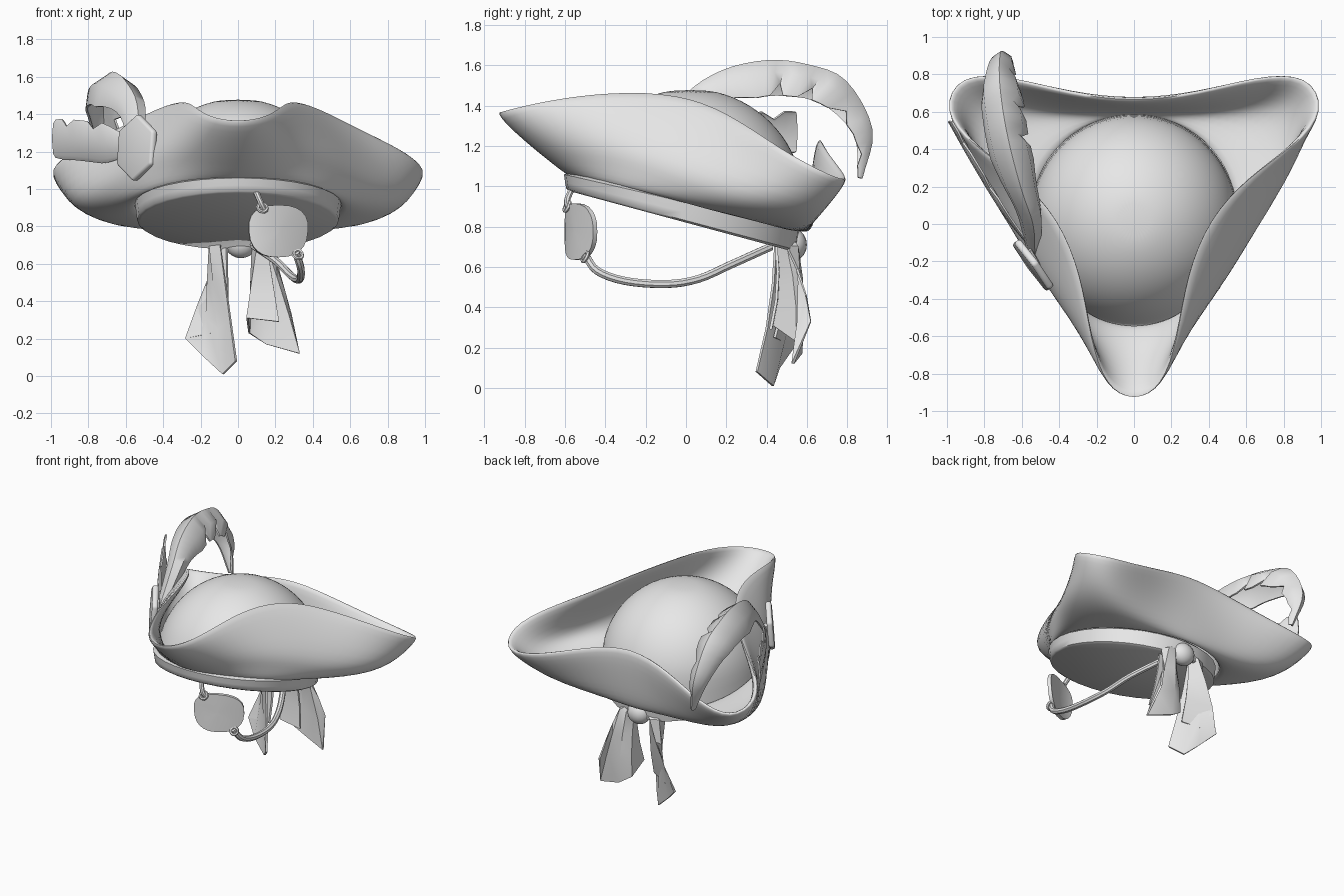
import bpy, bmesh, math
from math import sin, cos, pi, radians
from mathutils import Vector

if "Cube" in bpy.data.objects:
    bpy.data.objects.remove(bpy.data.objects["Cube"])

grey = bpy.data.materials.new("plain grey")
grey.use_nodes = True
grey.diffuse_color = (0.8, 0.8, 0.8, 1)
grey.node_tree.nodes["Principled BSDF"].inputs["Base Color"].default_value = grey.diffuse_color


def finish(obj, name, thick=0, subdiv=0, bevel=0, angle=40):
    """Name, colour, thicken, smooth and bake one part."""
    obj.name = name
    obj.data.materials.clear()
    obj.data.materials.append(grey)
    if thick:
        solid = obj.modifiers.new("thickness", 'SOLIDIFY')
        solid.thickness, solid.offset = thick, 0
    if bevel:
        soft = obj.modifiers.new("bevel", 'BEVEL')
        soft.width, soft.segments = bevel, 3
    if subdiv:
        obj.modifiers.new("smooth", 'SUBSURF').levels = subdiv
    bpy.ops.object.select_all(action='DESELECT')
    obj.select_set(True)
    bpy.context.view_layer.objects.active = obj
    bpy.ops.object.convert(target='MESH')
    bpy.ops.object.shade_smooth_by_angle(angle=radians(angle))


def loft(name, rows, closed=False, cap_first=False, cap_last=False, **kw):
    """Skin a list of equal-length point rows."""
    bm = bmesh.new()
    vs = [[bm.verts.new(p) for p in row] for row in rows]
    n = len(rows[0])
    for a, b in zip(vs, vs[1:]):
        for i in range(n if closed else n - 1):
            j = (i + 1) % n
            bm.faces.new((a[i], a[j], b[j], b[i]))
    if cap_first:
        bm.faces.new(vs[0][::-1])
    if cap_last:
        bm.faces.new(vs[-1])
    bmesh.ops.recalc_face_normals(bm, faces=bm.faces)
    mesh = bpy.data.meshes.new(name)
    bm.to_mesh(mesh)
    bm.free()
    obj = bpy.data.objects.new(name, mesh)
    bpy.context.collection.objects.link(obj)
    finish(obj, name, **kw)


def spline(points, steps):
    """Smooth path through the given points."""
    p = [Vector(q) for q in points]
    p = [2 * p[0] - p[1]] + p + [2 * p[-1] - p[-2]]
    out = []
    for a, b, c, d in zip(p, p[1:], p[2:], p[3:]):
        for k in range(steps):
            t = k / steps
            out.append(b + (c - a) * t / 2 + (2 * a - 5 * b + 4 * c - d) * t * t / 2
                       + (3 * b - a - 3 * c + d) * t ** 3 / 2)
    return out + [p[-2]]


def tube(name, points, radius):
    curve = bpy.data.curves.new(name, 'CURVE')
    curve.dimensions = '3D'
    curve.bevel_depth, curve.bevel_resolution, curve.use_fill_caps = radius, 2, True
    path = spline(points, 4)
    line = curve.splines.new('POLY')
    line.points.add(len(path) - 1)
    for pt, co in zip(line.points, path):
        pt.co = (*co, 1)
    obj = bpy.data.objects.new(name, curve)
    bpy.context.collection.objects.link(obj)
    finish(obj, name)


def ring(rx, ry, cy, height, n=32):
    """Ellipse around the head; height gives z from y."""
    pts = []
    for i in range(n):
        a = 2 * pi * i / n
        y = cy - ry * cos(a)
        pts.append((rx * sin(a), y, height(y)))
    return pts


def seam(y):
    return 0.915 - 0.235 * (y - 0.02)


# Crown: a dome whose lowest ring follows the tilted seam
crown = []
for k in range(10):
    f = k * pi / 20
    z = 0.92 + 0.565 * sin(f)
    crown.append(ring(0.56 * cos(f), 0.57 * cos(f), 0.02,
                      lambda y: max(z, seam(y)) if k else seam(y)))
loft("crown", crown, True, cap_last=True, subdiv=1, angle=80)

# Head band with a closed underside, deeper towards the back
band = [ring(0.545 * s, 0.58 * s, -0.02, lambda y: 0.82 - 0.27 * y + h * (1 + 0.4 * y))
        for s, h in ((0.96, 0), (0.99, 0.01), (1, 0.05), (1.01, 0.1), (0.95, 0.12))]
loft("head_band", band, True, cap_first=True, angle=50)

# Three-cornered brim: half outlines from front tip to back middle
rim = [(0, -.96, 1.365), (.15, -.88, 1.39), (.23, -.62, 1.45), (.27, -.28, 1.485), (.39, .03, 1.46),
       (.6, .25, 1.35), (.86, .42, 1.23), (1.03, .61, 1.11), (.94, .81, 1.02), (.66, .79, 1.07),
       (.35, .7, 1.18), (0, .65, 1.27)]
bulge = [(0, -.76, 1.19), (.19, -.68, 1.21), (.34, -.5, 1.23), (.5, -.25, 1.2), (.65, 0, 1.12),
         (.81, .22, 1.03), (.92, .42, .97), (.92, .6, .94), (.81, .69, .9), (.57, .67, .91),
         (.3, .64, .96), (0, .64, 1)]
base = [(0.55 * sin(a), y, seam(y)) for i in range(len(rim))
        for a in [pi * i / (len(rim) - 1)] for y in [0.02 - 0.57 * cos(a)]]
belly = [Vector(b).lerp(Vector(g), 0.6) - Vector((0, 0, 0.04 + 0.08 * b[1]))
         for b, g in zip(base, bulge)]


def mirrored(half):
    return list(half) + [(-x, y, z) for x, y, z in half[-2:0:-1]]


loft("brim", [mirrored(h) for h in (base, belly, bulge, rim)], True,
     thick=0.05, subdiv=2, angle=80)


def feather(name, path, side, centre, droop, width, tip):
    """Ragged vane hanging either side of a curved rib; tip is the end's share of the width."""
    rib = spline(path, 4)
    rows = []
    for i, p in enumerate(rib):
        t = i / (len(rib) - 1)
        w = width * min(1, 0.3 + 1.8 * t, tip + 3 * (1 - t))
        tooth = 0.65 if t > 0.45 and i % 4 == 2 else 1
        down = (Vector(centre) - p).normalized() * w * droop
        s = Vector(side) * w
        rows.append([p - s + down, p - s * 0.8 + down * 0.35, p,
                     p + s * 0.8 * tooth + down * 0.35, p + (s + down) * tooth])
    loft(name, rows, thick=0.012, angle=50)


# Plumes, quill and the badge that pins them
feather("tall_plume",
        [(-.53, -.16, 1.22), (-.54, 0, 1.45), (-.6, .18, 1.57), (-.66, .4, 1.62), (-.7, .6, 1.6),
         (-.72, .79, 1.52), (-.71, .92, 1.28), (-.66, .87, 1.04)],
        (1, 0, 0), (-.66, .35, 1.15), 1.6, 0.11, 0.1)
feather("short_plume", [(-.54, -.14, 1.22), (-.7, .06, 1.24), (-.86, .32, 1.26), (-.99, .55, 1.27)],
        (0, 0, 1), (-.4, .4, 1.25), 0.2, 0.105, 0.95)
tube("quill", [(-.37, -.42, 1.13), (-.45, -.32, 1.18), (-.56, -.14, 1.26)], 0.014)
bpy.ops.mesh.primitive_cylinder_add(vertices=6, radius=0.18, depth=0.04, location=(-.54, -.22, 1.22))
badge = bpy.context.object
badge.rotation_mode = 'QUATERNION'
badge.rotation_quaternion = Vector((-.8, -.58, .08)).to_track_quat('Z', 'Y')
finish(badge, "badge", bevel=0.015)

# Eye patch, curved round the face
patch = []
for r in (0.1, 0.5, 0.85, 1):
    row = []
    for i in range(24):
        c, s = cos(2 * pi * i / 24), sin(2 * pi * i / 24)
        u = r * math.copysign(abs(c) ** 0.8, c)
        v = r * math.copysign(abs(s) ** 0.8, s)
        row.append((0.212 + u * (0.155 + 0.01 * v), -0.59 + 0.14 * ((u + 1) / 2) ** 1.6,
                    0.775 + 0.14 * v))
    patch.append(row)
loft("eye_patch", patch, True, cap_first=True, thick=0.025, angle=50)

# Patch straps and their loops
tube("lower_strap", [(.31, -.5, .66), (.335, -.44, .58), (.335, -.3, .53), (.32, -.1, .515),
                     (.28, .06, .54), (.21, .22, .61), (.08, .42, .7)], 0.021)
tube("upper_strap", [(.14, -.58, .89), (.12, -.59, .93), (.09, -.56, 1)], 0.016)
for name, spot in (("upper_loop", (.13, -.59, .9)), ("lower_loop", (.32, -.5, .65))):
    bpy.ops.mesh.primitive_torus_add(major_radius=0.025, minor_radius=0.01, major_segments=12,
                                     minor_segments=6, location=spot, rotation=(1, 0.6, 0))
    finish(bpy.context.object, name)

# Knot at the back of the band
bpy.ops.mesh.primitive_uv_sphere_add(segments=16, ring_count=10, location=(.015, .53, .71))
bpy.context.object.scale = (.085, .07, .08)
finish(bpy.context.object, "knot")


def tail(name, x, hem):
    """Folded cloth strip falling from the knot to its hem."""
    n = len(hem)
    top = [Vector((x + 0.05 * cos(2 * pi * i / n), 0.5 + 0.06 * sin(2 * pi * i / n), 0.7))
           for i in range(n)]
    rows = [[Vector((.02 + x * .4, .51, .76)).lerp(p, .4) for p in top]]
    for t in (0, 0.3, 0.65, 1):
        rows.append([p.lerp(Vector(q), t) + Vector((0, 0.02 * sin(pi * t), 0))
                     for p, q in zip(top, hem)])
    loft(name, rows, thick=0.014, angle=35)


# Cloth tails
tail("left_tail", .13, [(.28, .62, .33), (.33, .53, .12), (.15, .57, .17), (.06, .55, .23),
                        (.05, .43, .31), (.22, .42, .29)])
tail("right_tail", -.11, [(-.05, .44, .25), (-.28, .53, .2), (-.18, .46, .1), (-.08, .43, .01),
                          (-.01, .35, .08)])
